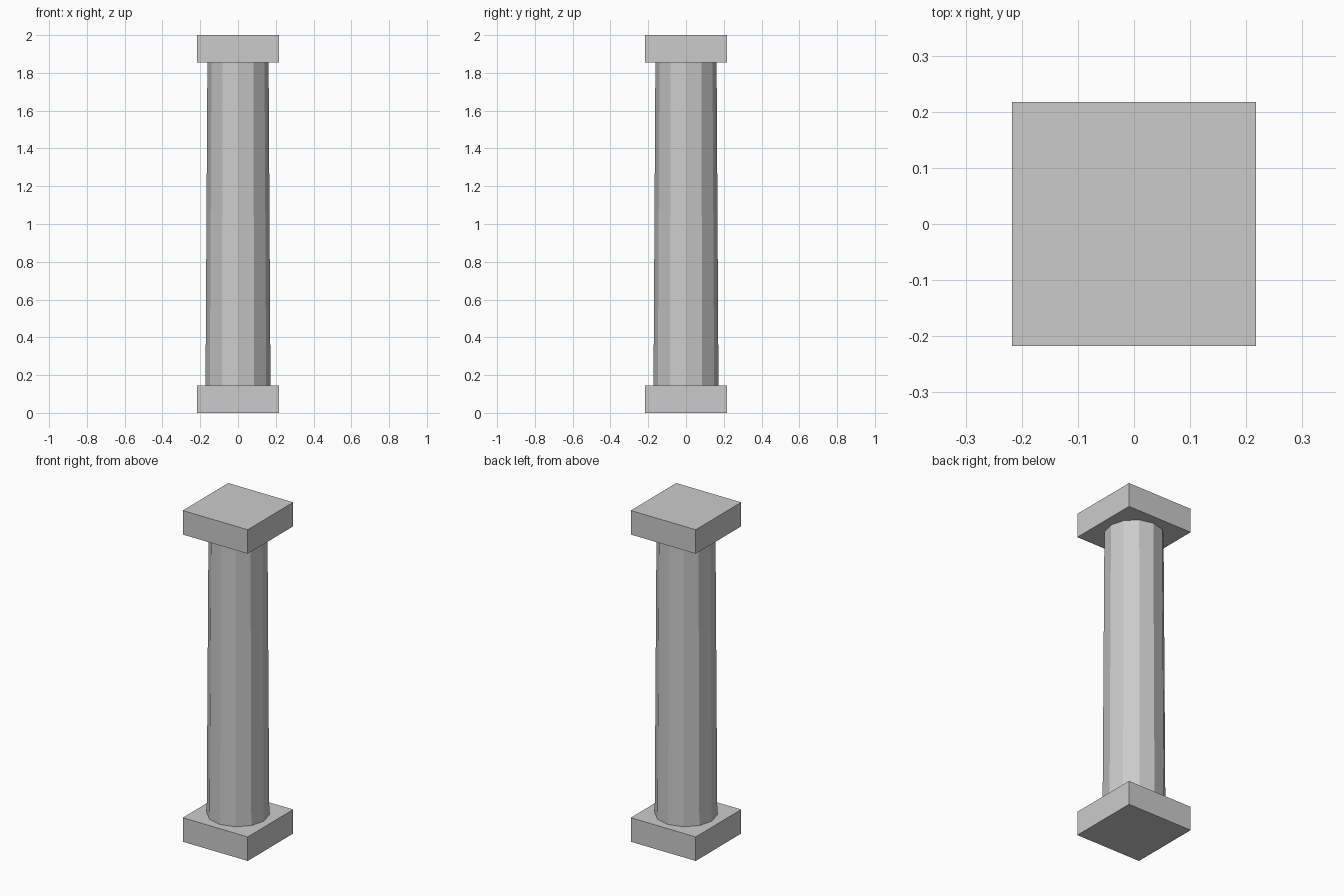
import bpy

# Remove the default cube
cube = bpy.data.objects.get("Cube")
if cube:
    bpy.data.objects.remove(cube, do_unlink=True)

HEIGHT = 2.0
SLAB_WIDTH = 0.434
SLAB_HEIGHT = 0.145

# Stone colour
stone = bpy.data.materials.new("grey stone")
stone.use_nodes = True
colour = (0.6, 0.6, 0.6, 1)
stone.diffuse_color = colour
stone.node_tree.nodes["Principled BSDF"].inputs["Base Color"].default_value = colour


def finish(name):
    obj = bpy.context.object
    obj.name = obj.data.name = name
    obj.data.materials.append(stone)
    return obj


def slab(name, z):
    bpy.ops.mesh.primitive_cube_add(size=1, location=(0, 0, z))
    obj = finish(name)
    obj.scale = (SLAB_WIDTH, SLAB_WIDTH, SLAB_HEIGHT)
    bpy.ops.object.transform_apply(location=False, rotation=False, scale=True)


# Square slabs at the foot and head
slab("base_slab", SLAB_HEIGHT / 2)
slab("top_slab", HEIGHT - SLAB_HEIGHT / 2)

# Tapered twelve-sided shaft between the slabs
bpy.ops.mesh.primitive_cone_add(
    vertices=12, radius1=0.172, radius2=0.162,
    depth=HEIGHT - 2 * SLAB_HEIGHT, location=(0, 0, HEIGHT / 2))
finish("shaft")
